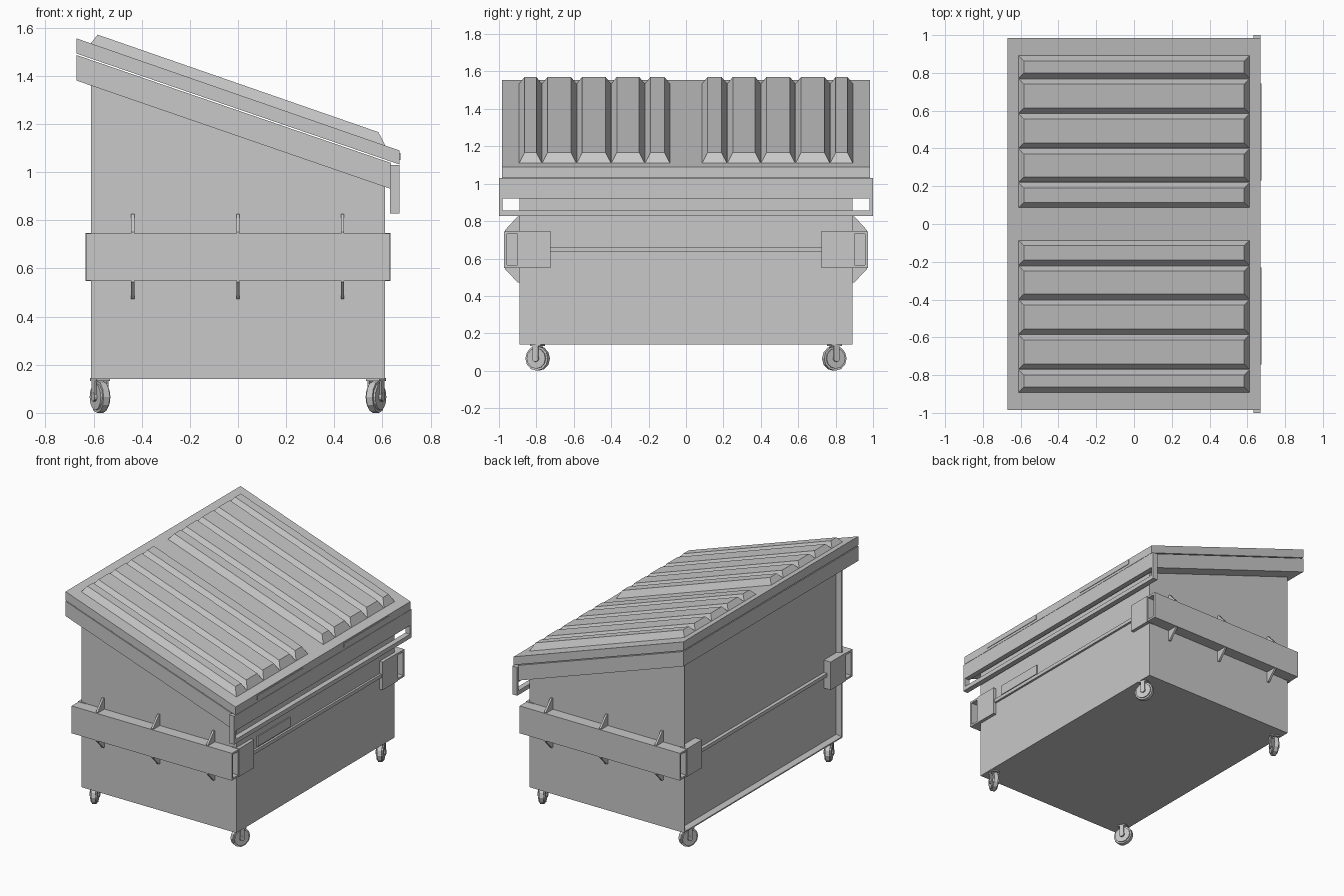
import bpy, bmesh
from math import radians, atan2, cos, sin
from mathutils import Matrix, Vector

cube = bpy.data.objects.get("Cube")
if cube:
    bpy.data.objects.remove(cube, do_unlink=True)

STEEL = bpy.data.materials.new("plain_grey")
STEEL.use_nodes = True
GREY = (0.58, 0.58, 0.58, 1)
STEEL.diffuse_color = GREY
STEEL.node_tree.nodes["Principled BSDF"].inputs["Base Color"].default_value = GREY


def finish(name, bm):
    bmesh.ops.recalc_face_normals(bm, faces=bm.faces)
    mesh = bpy.data.meshes.new(name)
    bm.to_mesh(mesh)
    bm.free()
    mesh.materials.append(STEEL)
    obj = bpy.data.objects.new(name, mesh)
    bpy.context.collection.objects.link(obj)
    return obj


def add_box(bm, xs, ys, zs, matrix=Matrix()):
    size = Vector((xs[1] - xs[0], ys[1] - ys[0], zs[1] - zs[0]))
    mid = Vector((sum(xs), sum(ys), sum(zs))) / 2
    place = matrix @ Matrix.Translation(mid) @ Matrix.Diagonal((*size, 1))
    bmesh.ops.create_cube(bm, size=1, matrix=place)


def add_prism(bm, profile, start, end, place):
    """Extrude a 2D profile; place maps (a, b, t) to a 3D point."""
    ends = [[bm.verts.new(place(a, b, t)) for a, b in profile] for t in (start, end)]
    bm.faces.new(ends[0])
    bm.faces.new(ends[1])
    n = len(profile)
    for i in range(n):
        j = (i + 1) % n
        bm.faces.new((ends[0][i], ends[0][j], ends[1][j], ends[1][i]))


def side_profile(a, b, t):
    return (a, t, b)


def span(sign, near, far):
    return sorted((sign * near, sign * far))


# Bin body with a recessed panel on the tall side
bm = bmesh.new()
add_prism(bm, [(-0.61, 0.14), (0.61, 0.14), (0.61, 1.0), (-0.61, 1.42)], -0.89, 0.89, side_profile)
bmesh.ops.recalc_face_normals(bm, faces=bm.faces)
tall = [f for f in bm.faces if f.normal.x < -0.9]
bmesh.ops.inset_region(bm, faces=tall, thickness=0.012)
bmesh.ops.inset_region(bm, faces=tall, thickness=0.025, depth=-0.03)
finish("bin_body", bm)

# Sloping frame under the lid
bm = bmesh.new()
add_prism(bm, [(-0.67, 1.38), (0.635, 0.93), (0.635, 1.038), (-0.67, 1.486)], -0.985, 0.985, side_profile)
finish("lid_frame", bm)

# Lid slab, with pressed ribs in two groups
SLOPE = -0.347


def lid_z(x):
    return 1.555 + SLOPE * (x + 0.67)


bm = bmesh.new()
add_prism(bm, [(-0.67, 1.492), (0.67, 1.032), (0.67, lid_z(0.67)), (-0.67, lid_z(-0.67))],
          -0.985, 0.985, side_profile)
finish("lid", bm)

RIB_EDGES = [0.085, 0.22, 0.4, 0.585, 0.77, 0.893]
for side, label in ((1, "back"), (-1, "front")):
    bm = bmesh.new()
    for near, far in zip(RIB_EDGES, RIB_EDGES[1:]):
        y0, y1 = span(side, near, far)
        rings = []
        for end, inset, lift in ((0.613, 0, -0.002), (0.583, 0.03, 0.046)):
            corners = ((-end, y0 + inset), (end, y0 + inset), (end, y1 - inset), (-end, y1 - inset))
            rings.append([bm.verts.new((x, y, lid_z(x) + lift)) for x, y in corners])
        bm.faces.new(rings[0])
        bm.faces.new(rings[1])
        for i in range(4):
            j = (i + 1) % 4
            bm.faces.new((rings[0][i], rings[0][j], rings[1][j], rings[1][i]))
    finish(label + "_lid_ribs", bm)

    # Grip plate on the low edge of the lid
    bm = bmesh.new()
    add_box(bm, (0.665, 0.674), span(side, 0.23, 0.745), (1.05, 1.08))
    finish(label + "_lid_grip", bm)

# Slotted rail under the low edge of the lid
bm = bmesh.new()
RAIL = (0.632, 0.67)
add_box(bm, RAIL, (-1, 1), (0.92, 1.03))
add_box(bm, RAIL, (-1, 1), (0.828, 0.858))
for side in (-1, 1):
    add_box(bm, RAIL, span(side, 0.982, 1), (0.85, 0.93))
finish("low_side_rail", bm)

# Stiffener bars and a small plate on the body
bm = bmesh.new()
add_box(bm, (0.6, 0.625), (-0.73, 0.73), (0.635, 0.66))
add_box(bm, (-0.605, -0.57), (-0.73, 0.73), (0.635, 0.66))
finish("stiffener_bars", bm)
bm = bmesh.new()
add_box(bm, (0.605, 0.618), (-0.66, -0.29), (0.67, 0.74))
finish("small_plate", bm)

# Fork pockets: open tubes with gussets and corner plates
for side, label in ((-1, "front"), (1, "back")):
    bm = bmesh.new()
    LONG = (-0.632, 0.632)
    add_box(bm, LONG, span(side, 0.958, 0.972), (0.55, 0.745))
    add_box(bm, LONG, span(side, 0.885, 0.902), (0.55, 0.745))
    for low in (0.55, 0.731):
        add_box(bm, LONG, span(side, 0.89, 0.965), (low, low + 0.014))
    add_box(bm, (-0.01, 0.01), span(side, 0.89, 0.965), (0.555, 0.74))
    finish(label + "_fork_pocket", bm)

    bm = bmesh.new()
    for x in (-0.437, 0, 0.434):
        for base, tip in ((0.743, 0.825), (0.552, 0.472)):
            shape = [(side * 0.885, base), (side * 0.968, base), (side * 0.968, base + (tip - base) * 0.1),
                     (side * 0.9, tip), (side * 0.885, tip)]
            add_prism(bm, shape, x - 0.007, x + 0.007, lambda a, b, t: (t, a, b))
    finish(label + "_pocket_gussets", bm)

    bm = bmesh.new()
    for end in (-1, 1):
        add_box(bm, span(end, 0.575, 0.634), span(side, 0.725, 0.895), (0.548, 0.748))
    finish(label + "_corner_plates", bm)

# Swivel casters, each turned outward
for sx, xname in ((1, "low_side"), (-1, "tall_side")):
    for sy, yname in ((1, "back"), (-1, "front")):
        turn = atan2(sy * sin(radians(25)), sx * cos(radians(25)))
        place = Matrix.Translation((sx * 0.573, sy * 0.793, 0.066)) @ Matrix.Rotation(turn, 4, "Z")
        axle = place @ Matrix.Rotation(radians(90), 4, "Y")
        name = yname + "_" + xname
        bm = bmesh.new()
        for radius, width in ((0.066, 0.028), (0.055, 0.044), (0.018, 0.066)):
            bmesh.ops.create_cone(bm, cap_ends=True, segments=12, radius1=radius,
                                  radius2=radius, depth=width, matrix=axle)
        finish(name + "_wheel", bm)
        bm = bmesh.new()
        add_box(bm, (-0.031, 0.031), (-0.03, 0.03), (0.066, 0.078), place)
        for cheek in (-1, 1):
            add_box(bm, span(cheek, 0.024, 0.031), (-0.015, 0.015), (-0.012, 0.07), place)
        finish(name + "_caster_fork", bm)
